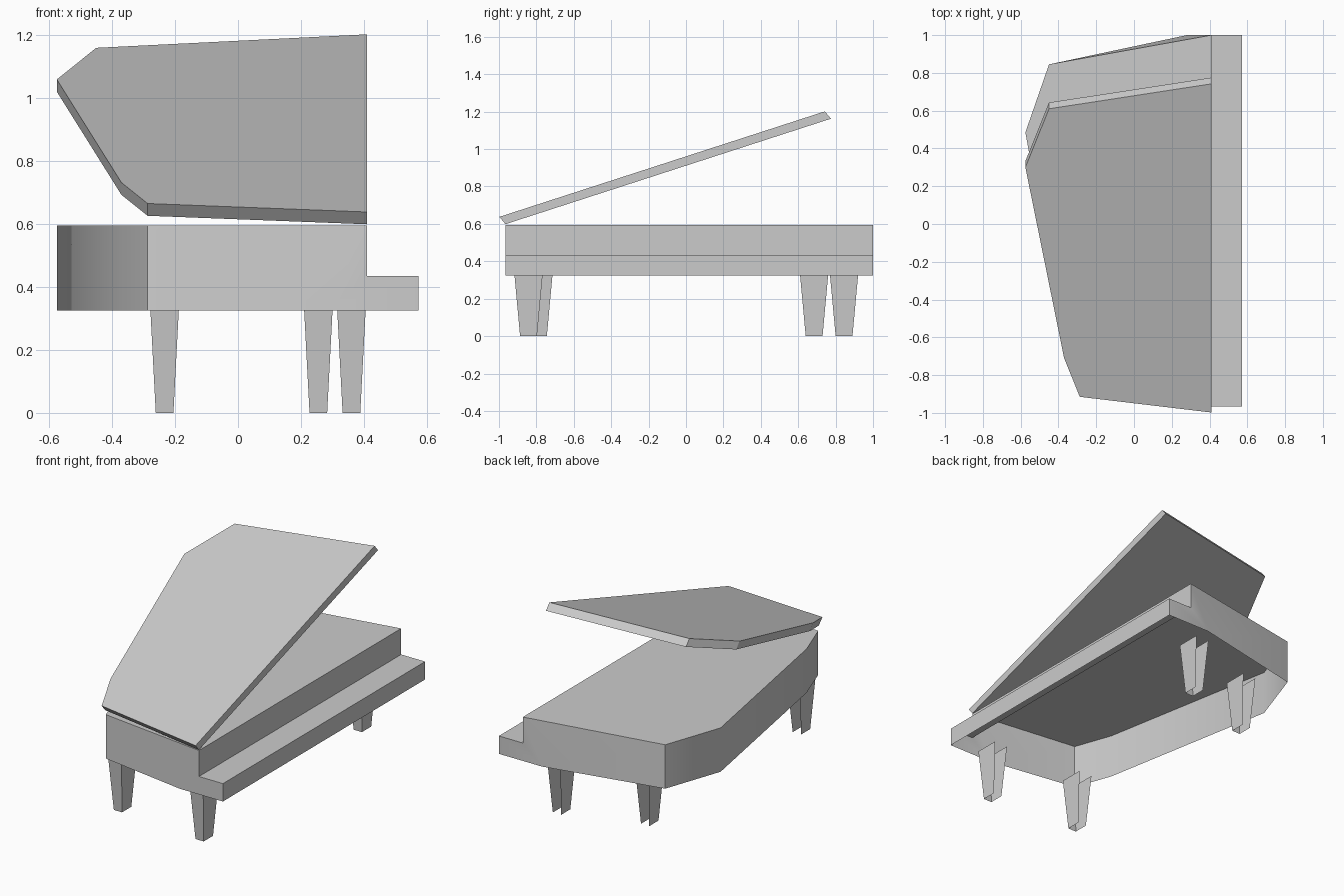
import bpy, bmesh, math

cube = bpy.data.objects.get("Cube")
if cube:
    bpy.data.objects.remove(cube, do_unlink=True)

grey = bpy.data.materials.new("plain_grey")
grey.use_nodes = True
grey.diffuse_color = (0.6, 0.6, 0.6, 1)
grey.node_tree.nodes["Principled BSDF"].inputs["Base Color"].default_value = (0.6, 0.6, 0.6, 1)


def finish(name, bm, smooth=None):
    """Turn a bmesh into a named grey object."""
    bmesh.ops.recalc_face_normals(bm, faces=bm.faces)
    mesh = bpy.data.meshes.new(name)
    bm.to_mesh(mesh)
    bm.free()
    mesh.materials.append(grey)
    obj = bpy.data.objects.new(name, mesh)
    bpy.context.collection.objects.link(obj)
    if smooth:
        bpy.ops.object.select_all(action="DESELECT")
        obj.select_set(True)
        bpy.context.view_layer.objects.active = obj
        bpy.ops.object.shade_smooth_by_angle(angle=math.radians(smooth))
    return obj


# Heights and plan shared by the case parts
BASE, LEDGE, TOP = 0.325, 0.435, 0.595
FRONT, BACK = -0.965, 1.0
STEP, EDGE, KINK = 0.41, 0.573, 0.28
curve = [(-0.287, -0.875), (-0.37, -0.644), (-0.575, 0.485), (-0.45, 0.845)]

# Case: curved rim and top, open underneath
bm = bmesh.new()
low = [bm.verts.new((x, y, BASE)) for x, y in curve]
high = [bm.verts.new((x, y, TOP)) for x, y in curve]
for i in range(len(curve) - 1):
    bm.faces.new((low[i], low[i + 1], high[i + 1], high[i]))

# Case ends, each with the keyboard ledge profile
ends = []
for y, lo, hi in ((FRONT, low[0], high[0]), (BACK, low[-1], high[-1])):
    kink, foot, lip, inner, upper = [
        bm.verts.new((x, y, z)) for x, z in
        ((KINK, BASE), (EDGE, BASE), (EDGE, LEDGE), (STEP, LEDGE), (STEP, TOP))]
    bm.faces.new((kink, foot, lip, inner))
    bm.faces.new((kink, inner, upper))
    bm.faces.new((kink, upper, hi, lo))
    ends.append((foot, lip, inner, upper))

# Keyboard face, ledge and riser, then the top
for a, b in ((0, 1), (1, 2), (2, 3)):
    bm.faces.new((ends[0][a], ends[1][a], ends[1][b], ends[0][b]))
bm.faces.new(high + [ends[1][3], ends[0][3]])
finish("case", bm, 35)

# Raised lid: a tilted slab with the same outline
outline = [(0.41, -0.998), (-0.287, -0.915), (-0.37, -0.71),
           (-0.575, 0.3), (-0.45, 0.61), (0.41, 0.742)]
bm = bmesh.new()
top = [bm.verts.new((x, y, 0.637 + 0.324 * (y + 1))) for x, y in outline]
under = [bm.verts.new((v.co.x, v.co.y + 0.033, v.co.z - 0.039)) for v in top]
bm.faces.new(top)
bm.faces.new(under)
for i in range(len(top)):
    j = (i + 1) % len(top)
    bm.faces.new((top[i], top[j], under[j], under[i]))
finish("lid", bm)


# Legs: tapered three-sided channels, open at the back
def leg(name, x, y):
    bm = bmesh.new()
    rings = []
    for w, d, z in ((0.028, 0.045, 0), (0.045, 0.075, BASE)):
        rings.append([bm.verts.new((x + sx * w, y + sy * d, z))
                      for sx, sy in ((-1, 1), (-1, -1), (1, -1), (1, 1))])
    for i in range(3):
        bm.faces.new((rings[0][i], rings[0][i + 1], rings[1][i + 1], rings[1][i]))
    finish(name, bm)


leg("front_left_leg", 0.36, -0.842)
leg("front_right_leg", -0.233, -0.789)
leg("back_left_leg", 0.255, 0.845)
leg("back_right_leg", -0.233, 0.685)
